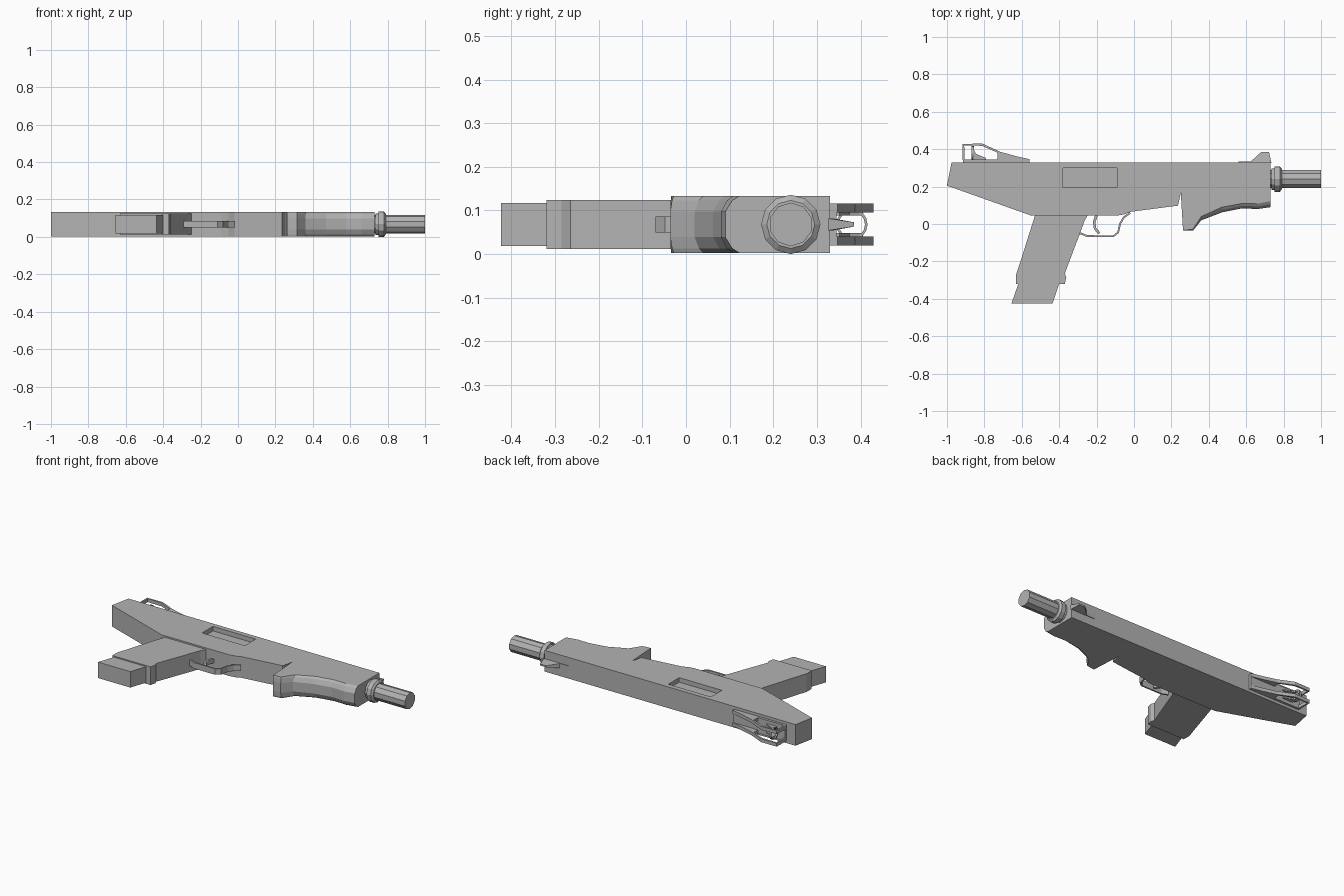
import bpy, bmesh, math
from mathutils import Vector

if "Cube" in bpy.data.objects:
    bpy.data.objects.remove(bpy.data.objects["Cube"])

C = 0.068   # height of the centre plane
H = 0.065   # half thickness of the body

grey = bpy.data.materials.new("plain grey")
grey.diffuse_color = (0.45, 0.45, 0.45, 1)
grey.use_nodes = True
grey.node_tree.nodes["Principled BSDF"].inputs["Base Color"].default_value = grey.diffuse_color


def finish(bm, name):
    bmesh.ops.recalc_face_normals(bm, faces=bm.faces)
    me = bpy.data.meshes.new(name)
    bm.to_mesh(me)
    bm.free()
    me.materials.append(grey)
    ob = bpy.data.objects.new(name, me)
    bpy.context.collection.objects.link(ob)
    return ob


def loft(name, rings, closed=False):
    """Skin a list of equal rings; cap the ends unless closed."""
    bm = bmesh.new()
    vs = [[bm.verts.new(p) for p in r] for r in rings]
    n, k = len(vs[0]), len(vs)
    for i in range(k if closed else k - 1):
        a, b = vs[i], vs[(i + 1) % k]
        for j in range(n):
            bm.faces.new((a[j], a[(j + 1) % n], b[(j + 1) % n], b[j]))
    if not closed:
        bm.faces.new(vs[0])
        bm.faces.new(vs[-1])
    return finish(bm, name)


def plate(name, pts, half, z=C):
    """Outline in x, y given thickness around height z."""
    return loft(name, [[(x, y, z - half) for x, y in pts],
                       [(x, y, z + half) for x, y in pts]])


def strip(name, path, t, half, z=C, closed=False):
    """Bent flat bar of thickness t following a path in x, y."""
    n, rings = len(path), []
    for i, p in enumerate(path):
        p = Vector(p)
        a = Vector(path[i - 1]) if i or closed else p
        b = Vector(path[(i + 1) % n]) if i < n - 1 or closed else p
        d = ((p - a).normalized() + (b - p).normalized()).normalized()
        o = Vector((-d.y, d.x)) * t / 2
        l, r = p + o, p - o
        rings.append([(l.x, l.y, z - half), (l.x, l.y, z + half),
                      (r.x, r.y, z + half), (r.x, r.y, z - half)])
    return loft(name, rings, closed)


def turned(name, stations, y, sides):
    """Round part along x from (x, radius) stations."""
    return loft(name, [[(x, y + r * math.sin(2 * math.pi * i / sides),
                         C + r * math.cos(2 * math.pi * i / sides))
                        for i in range(sides)] for x, r in stations])


# Receiver with recessed port on the upper side
body = plate("receiver", [(-1, .205), (-.975, .33), (.73, .33), (.73, .165),
                          (.25, .165), (.235, .098), (-.02, .065), (-.05, .052),
                          (-.09, .045), (-.55, .045)], H)
cutter = plate("port_cutter", [(-.38, .195), (-.09, .195), (-.09, .3), (-.38, .3)],
               .05, C + H + .022)
cutter.hide_render = True
mod = body.modifiers.new("port", 'BOOLEAN')
mod.operation, mod.solver, mod.object = 'DIFFERENCE', 'EXACT', cutter
bpy.context.view_layer.objects.active = body
body.select_set(True)
bpy.ops.object.modifier_apply(modifier="port")
bpy.data.objects.remove(cutter)

# Rear grip and magazine base
plate("rear_grip", [(-.525, .06), (-.615, -.225), (-.63, -.27), (-.63, -.32),
                    (-.37, -.32), (-.362, -.285), (-.37, -.265), (-.285, -.04),
                    (-.265, .015), (-.24, .06)], .056)
plate("magazine_base", [(-.615, -.31), (-.655, -.424), (-.435, -.424), (-.397, -.31)], .049)

# Trigger guard and trigger
strip("trigger_guard", [(-.3, -.05), (-.285, -.05), (-.25, -.065), (-.11, -.065),
                        (-.085, -.045), (-.075, 0), (-.055, .035), (-.02, .06)],
      .01, .018)
strip("trigger", [(-.2, .05), (-.213, .01), (-.208, -.025), (-.185, -.05)], .014, .012)

# Fore grip: rounded underside that flares to a square lip at the rear
stations = [(.25, .262, -.036, -.034), (.315, .315, -.036, -.028),
            (.365, .36, .02, .04), (.47, .47, .062, .09), (.58, .58, .084, .11),
            (.66, .66, .08, .108), (.73, .73, .09, .122)]
rings = []
for top_x, low_x, low, side in stations:
    half = [(1, side), (.85, side + (low - side) * .5), (.45, low)]
    arc = half + [(-f, y) for f, y in reversed(half)]
    rings.append([(top_x, .175, C + H)] and
                 [(top_x, .17, C + H)] + [(low_x, y, C + f * H) for f, y in arc]
                 + [(top_x, .17, C - H)])
loft("fore_grip", rings)

# Barrel and collar
turned("barrel", [(.72, .05), (1, .05)], .24, 10)
turned("barrel_collar", [(.735, .058), (.75, .058), (.752, .068), (.78, .068),
                         (.79, .055)], .24, 12)

# Front sight blade, thinner toward its top
blade = plate("front_sight", [(.56, .325), (.56, .333), (.625, .335), (.68, .385),
                              (.722, .385), (.735, .325)], .014)
for v in blade.data.vertices:
    if v.co.y > .37:
        v.co.z = C + (v.co.z - C) * .35

# Rear sight: base, two framed wings, brackets and an aperture ring
plate("rear_sight_base", [(-.915, .325), (-.915, .345), (-.56, .345), (-.56, .325)], .048)
for side in (-1, 1):
    z = C + side * .038
    strip("sight_wing_frame", [(-.912, .342), (-.912, .424), (-.812, .424),
                               (-.725, .385), (-.725, .342)], .012, .0105, z)
    plate("sight_wing_tail", [(-.73, .34), (-.73, .39), (-.62, .36), (-.56, .347),
                              (-.56, .34)], .0105, z)
    plate("aperture_bracket", [(-.86, .34), (-.86, .405), (-.845, .375),
                               (-.79, .352), (-.79, .34)], .004, C + side * .024)
n = 16
outer, inner = .036, .03
ring = [[(-.862 + dx, .38 + r * math.sin(2 * math.pi * i / n),
          C + r * math.cos(2 * math.pi * i / n))
         for dx, r in ((-.006, outer), (.006, outer), (.006, inner), (-.006, inner))]
        for i in range(n)]
loft("aperture_ring", ring, closed=True)
